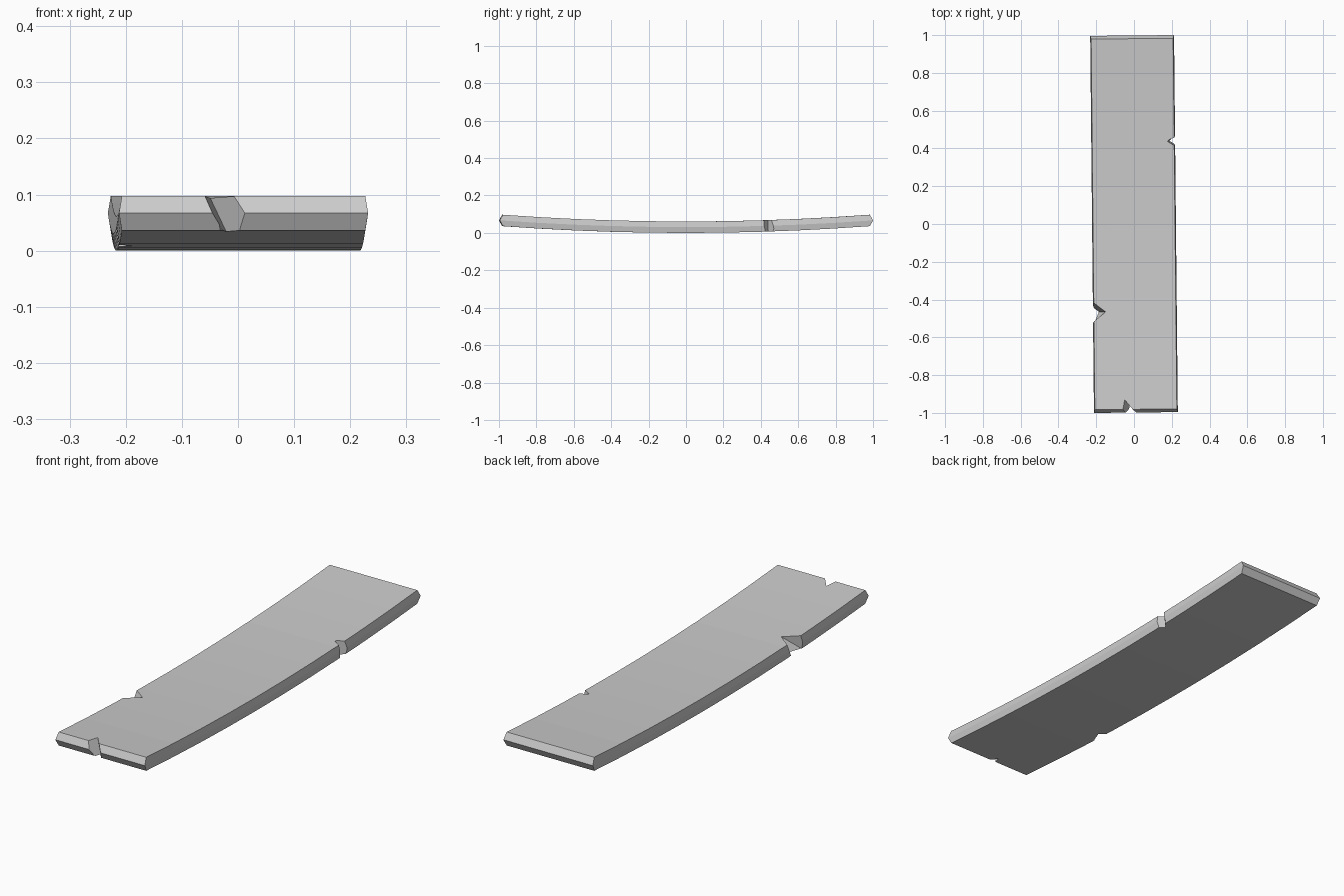
import bpy, bmesh
from mathutils import Vector, Matrix

cube = bpy.data.objects.get("Cube")
if cube:
    bpy.data.objects.remove(cube, do_unlink=True)

grey = bpy.data.materials.new("plank grey")
grey.use_nodes = True
colour = (0.6, 0.6, 0.6, 1)
grey.diffuse_color = colour
grey.node_tree.nodes["Principled BSDF"].inputs["Base Color"].default_value = colour


def make_object(name, bm):
    bmesh.ops.recalc_face_normals(bm, faces=bm.faces)
    mesh = bpy.data.meshes.new(name)
    bm.to_mesh(mesh)
    bm.free()
    mesh.materials.append(grey)
    obj = bpy.data.objects.new(name, mesh)
    bpy.context.collection.objects.link(obj)
    return obj


def bridge(bm, loops, caps):
    """Skin a row of vertex loops and close the two ends."""
    n = len(loops[0])
    for a, b in zip(loops, loops[1:]):
        for i in range(n):
            j = (i + 1) % n
            bm.faces.new((a[i], a[j], b[j], b[i]))
    for loop in (loops[0], loops[-1]):
        for cap in caps:
            bm.faces.new([loop[i] for i in cap])


# Sagging plank: six-sided section with a ridge around every edge
SEGMENTS = 10
SECTION = [(-0.217, 0.061, 0.981), (0.217, 0.061, 0.981), (0.222, 0.031, 0.998),
           (0.217, 0, 0.981), (-0.217, 0, 0.981), (-0.222, 0.031, 0.998)]
bm = bmesh.new()
loops = []
for s in range(SEGMENTS + 1):
    t = 2 * s / SEGMENTS - 1
    loops.append([bm.verts.new((x, t * reach, z + 0.036 * t * t))
                  for x, z, reach in SECTION])
bridge(bm, loops, [(0, 1, 2, 5), (5, 2, 3, 4)])
bmesh.ops.rotate(bm, verts=bm.verts, cent=(0, 0, 0), matrix=Matrix.Rotation(0.01, 3, "Z"))
plank = make_object("plank", bm)


def cut_notch(name, z_top, z_bottom, top, bottom):
    """Cut a leaning wedge; each triangle is tip, then the two mouth corners."""
    def widen(points, z):
        tip, a, b = [Vector((x, y, z)) for x, y in points]
        return [tip, tip + (a - tip) * 2, tip + (b - tip) * 2]
    upper, lower = widen(top, z_top), widen(bottom, z_bottom)
    cutter_bm = bmesh.new()
    rings = [[cutter_bm.verts.new(l.lerp(u, f)) for u, l in zip(upper, lower)]
             for f in (-0.4, 1.4)]
    bridge(cutter_bm, rings, [(0, 1, 2)])
    cutter = make_object(name, cutter_bm)
    cutter.hide_render = True
    mod = plank.modifiers.new(name, "BOOLEAN")
    mod.operation = "DIFFERENCE"
    mod.solver = "EXACT"
    mod.object = cutter
    return cutter


# Chips in the right edge, left edge and front end
cutters = [
    cut_notch("right_notch", 0.07, 0.01,
              [(-0.15, -0.465), (-0.215, -0.41), (-0.215, -0.512)],
              [(-0.185, -0.465), (-0.215, -0.425), (-0.215, -0.505)]),
    cut_notch("left_notch", 0.068, 0.008,
              [(0.177, 0.437), (0.215, 0.412), (0.215, 0.455)],
              [(0.188, 0.44), (0.215, 0.415), (0.215, 0.462)]),
    cut_notch("front_notch", 0.095, 0.036,
              [(-0.05, -0.93), (-0.067, -0.985), (-0.003, -0.985)],
              [(-0.022, -0.95), (-0.058, -0.985), (0.007, -0.985)]),
]

# Bake the cuts and drop the helpers
depsgraph = bpy.context.evaluated_depsgraph_get()
baked = bpy.data.meshes.new_from_object(plank.evaluated_get(depsgraph))
plank.modifiers.clear()
plank.data = baked
baked.materials.clear()
baked.materials.append(grey)
for poly in baked.polygons:
    poly.material_index = 0
    poly.use_smooth = False
for cutter in cutters:
    bpy.data.objects.remove(cutter, do_unlink=True)
